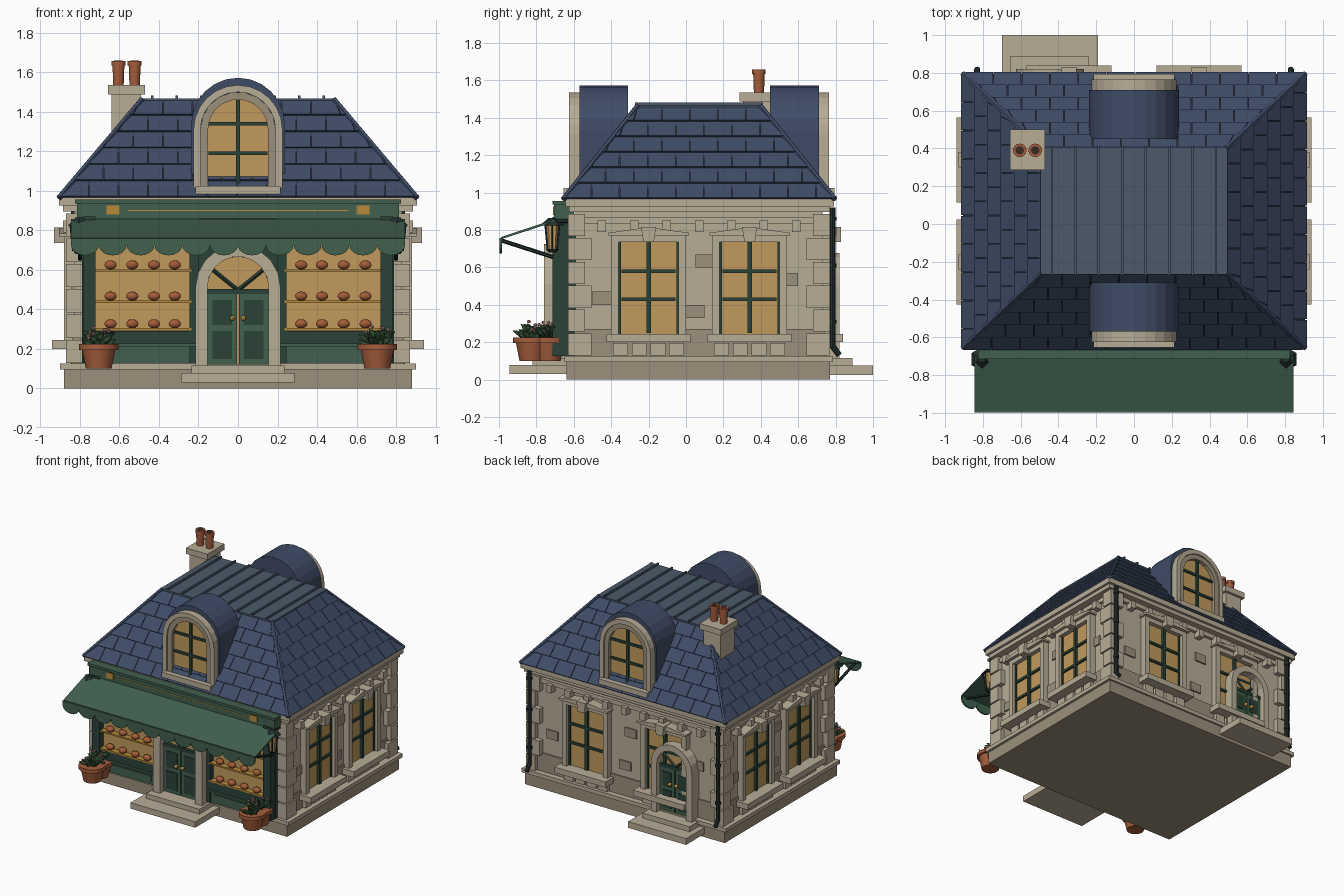
import bpy, bmesh, random
from math import sin, cos, pi
from mathutils import Matrix, Vector

if "Cube" in bpy.data.objects:
    bpy.data.objects.remove(bpy.data.objects["Cube"])

random.seed(4)
I = Matrix.Identity(4)
T = lambda x, y, z=0: Matrix.Translation((x, y, z))
R = lambda a: Matrix.Rotation(a, 4, 'Z')
MATS = {}
COL = dict(stone='B8AC96', stone_dark='9C907B', slate='3F4C66', slate_dark='262E3E', zinc='4C5A6B',
           green='41604F', green_dark='2A4238', glass='C09A5C', brass='B98A3C', clay='A55D3C',
           crust='A35C38', iron='23302F', leaf='36553A', blossom='D08A8A', soil='3A2A20')


def mat(name):
    if name not in MATS:
        m = MATS[name] = bpy.data.materials.new(name)
        rgb = [int(COL[name][i:i + 2], 16) / 255 for i in (0, 2, 4)]
        m.diffuse_color = [((c + .055) / 1.055) ** 2.4 for c in rgb] + [1]
        m.use_nodes = True
        m.node_tree.nodes["Principled BSDF"].inputs["Base Color"].default_value = m.diffuse_color
    return MATS[name]


class Part:
    """One named object collected from simple solids; local -y faces outward."""
    def __init__(self, name, colour, M=I):
        self.name, self.colour, self.M, self.bm = name, colour, M, bmesh.new()

    def hull(self, a, b):
        va, vb = [self.bm.verts.new(p) for p in a], [self.bm.verts.new(p) for p in b]
        n = len(va)
        self.bm.faces.new(va)
        self.bm.faces.new(vb[::-1])
        for i in range(n):
            self.bm.faces.new((va[i], vb[i], vb[(i + 1) % n], va[(i + 1) % n]))

    def prism(self, pts, y0, y1):
        self.hull([(x, y0, z) for x, z in pts], [(x, y1, z) for x, z in pts])

    def box(self, x0, x1, y0, y1, z0, z1):
        self.prism([(x0, z0), (x1, z0), (x1, z1), (x0, z1)], y0, y1)

    def rod(self, p, q, r1, r2=None, n=8):
        p, q = Vector(p), Vector(q)
        m = Matrix.Translation((p + q) / 2) @ (q - p).to_track_quat('Z', 'Y').to_matrix().to_4x4()
        bmesh.ops.create_cone(self.bm, cap_ends=True, segments=n, radius1=r1,
                              radius2=r1 if r2 is None else r2, depth=(q - p).length, matrix=m)

    def ball(self, c, sx, sy, sz, u=10, v=6):
        bmesh.ops.create_uvsphere(self.bm, u_segments=u, v_segments=v, radius=1,
                                  matrix=Matrix.Translation(c) @ Matrix.Diagonal((sx, sy, sz, 1)))

    def arch(self, x, zb, zs, r0, r1, y0, y1, n):
        for s in (-1, 1):
            self.box(x + s * r0, x + s * r1, y0, y1, zb, zs)
        for i in range(n):
            a, b = pi * i / n, pi * (i + 1) / n
            self.prism([(x + r * cos(t), zs + r * sin(t)) for r, t in ((r0, a), (r1, a), (r1, b), (r0, b))], y0, y1)

    def arch_panel(self, x, zb, zs, r, y0, y1, n=12):
        self.prism([(x - r, zb), (x + r, zb)] + [(x + r * cos(pi * i / n), zs + r * sin(pi * i / n))
                                                 for i in range(n + 1)], y0, y1)

    def done(self, smooth=False):
        bmesh.ops.remove_doubles(self.bm, verts=self.bm.verts, dist=1e-5) if smooth else None
        bmesh.ops.recalc_face_normals(self.bm, faces=self.bm.faces)
        me = bpy.data.meshes.new(self.name)
        self.bm.to_mesh(me)
        self.bm.free()
        ob = bpy.data.objects.new(self.name, me)
        ob.matrix_world = self.M
        me.materials.append(mat(self.colour))
        bpy.context.collection.objects.link(ob)
        if smooth:
            bpy.ops.object.select_all(action='DESELECT')
            ob.select_set(True)
            bpy.context.view_layer.objects.active = ob
            bpy.ops.object.shade_smooth_by_angle(angle=0.7)


def boxes(name, colour, items, M=I):
    p = Part(name, colour, M)
    for b in items:
        p.box(*b)
    p.done()


# plinth, walls, cornice
boxes('plinth', 'stone_dark', [(-.88, .88, -.64, .77, 0, .095)])
boxes('plinth_cap', 'stone', [(-.9, .9, -.65, .785, .095, .125)])
boxes('walls', 'stone', [(-.83, .83, -.59, .73, .12, .93)])
boxes('dado', 'stone_dark', [(-.84, .84, -.6, .74, .125, .27)])
boxes('cornice', 'stone', [(-.905, .905, -.645, .79, .925, .965), (-.885, .885, -.625, .77, .895, .925),
                           (-.855, .855, -.6, .755, .835, .87)])

# corner blocks, alternating long and short
q = Part('corner_blocks', 'stone')
for sx in (-1, 1):
    for y, sy in ((-.63, 1), (.77, -1)):
        for i in range(6):
            a, b = (.12, .09) if i % 2 else (.08, .125)
            z = .128 + i * .128
            q.box(sx * .87, sx * (.87 - a), y, y + sy * b, z, z + .118)
q.done()

# wall frames: right, left, back
RIGHT, LEFT, BACK = T(.83, .07) @ R(pi / 2), T(-.83, .07) @ R(-pi / 2), T(0, .73) @ R(pi)
for side, M, half in (('right', RIGHT, .62), ('left', LEFT, .62), ('back', BACK, .76)):
    n = 7 if half < .7 else 9
    boxes(side + '_dentils', 'stone', [(u - .023, u + .023, -.055, 0, .79, .85)
          for u in (-(half - .1) + 2 * (half - .1) * i / (n - 1) for i in range(n))], M)
    boxes(side + '_accent_stones', 'stone_dark', [(u - .05, u + .05, -.012, 0, z, z + .07)
          for u, z in ((-.02, .33), (.03, .6), (half - .14, .5), (.1 - half, .4))], M)


def window(side, M):
    f = Part(side + '_window_surround', 'stone', M)
    for s in (-1, 1):
        f.box(s * .16, s * .2, -.05, 0, .24, .77)
    f.box(-.16, .16, -.05, 0, .735, .77)
    f.box(-.225, .225, -.11, 0, .2, .245)
    f.prism([(-.215, .77), (.215, .77), (.215, .785), (0, .815), (-.215, .785)], -.075, 0)
    f.prism([(-.028, .735), (.028, .735), (.04, .815), (-.04, .815)], -.1, 0)
    for i in range(4):
        f.box(-.19 + i * .1, -.11 + i * .1, -.04, 0, .13, .195)
    f.done()
    boxes(side + '_window_glass', 'glass', [(-.16, .16, -.015, 0, .245, .735)], M)
    boxes(side + '_window_bars', 'green_dark', [(-.012, .012, -.035, 0, .25, .735)] +
          [(-.145, .145, -.03, 0, z - .009, z + .009) for z in (.43, .58)] +
          [(s * .148, s * .16, -.025, 0, .245, .735) for s in (-1, 1)], M)


for u in (-.27, .27):
    window('right', RIGHT @ T(u, 0))
    window('left', LEFT @ T(u, 0))
for u in (-.345, .345):
    window('back', BACK @ T(u, 0))


def door(side, M, r0, r1, zs):
    f = Part(side + '_door_surround', 'stone', M)
    f.arch(0, .115, zs, r0, r1, -.09, .03, 9)
    f.done()
    p = Part(side + '_door_transom', 'glass', M)
    p.arch_panel(0, .12, zs, r0, -.025, .03)
    p.done()
    zt = zs - .035
    boxes(side + '_door_leaves', 'green', [(s * .004, s * r0, -.045, 0, .12, zt) for s in (-1, 1)], M)
    boxes(side + '_door_panels', 'green_dark', [(s * .03, s * (r0 - .025), -.052, 0, a, b)
          for s in (-1, 1) for a, b in ((.15, .29), (.32, zt - .03))], M)
    b = Part(side + '_door_bars', 'green_dark', M)
    b.box(-r0, r0, -.05, 0, zt, zt + .025)
    for s in (-1, 1):
        b.rod((0, -.035, zt + .02), (s * r0 * .8, -.035, zs + r0 * .55), .01, n=4)
    b.done()
    h = Part(side + '_door_knobs', 'brass', M)
    for s in (-1, 1):
        h.ball((s * .028, -.07, .355), .014, .02, .014)
    h.done(True)


door('front', T(0, -.67), .155, .215, .512)
door('back', BACK @ T(.445, 0), .13, .18, .5)
boxes('front_steps', 'stone', [(-.285, .285, -.945, -.64, .03, .077), (-.235, .235, -.82, -.64, .077, .115)])
boxes('back_steps', 'stone', [(-.7, -.19, .76, 1, .025, .075), (-.655, -.24, .76, .89, .075, .115)])

# drain pipes at the back corners
d = Part('drain_pipes', 'iron')
for s in (-1, 1):
    d.rod((s * .83, .783, .17), (s * .83, .783, .92), .016)
    d.rod((s * .83, .783, .18), (s * .83, .82, .13), .016)
    for z in (.3, .6, .85):
        d.rod((s * .83, .783, z), (s * .83, .783, z + .02), .021)
d.done()

# shopfront
boxes('shopfront_back', 'green_dark', [(-.79, .79, -.655, -.58, .125, .87)])
boxes('shopfront_fascia', 'green', [(-.815, .815, -.705, -.6, .86, .95), (-.825, .825, -.715, -.6, .935, .955)])
boxes('fascia_trim', 'brass', [(s * .6, s * .665, -.712, -.7, .88, .925) for s in (-1, 1)] +
      [(-.56, .56, -.708, -.7, .899, .904)])
for s, side in ((-1, 'left'), (1, 'right')):
    boxes(side + '_shop_frame', 'green_dark', [(s * .72, s * .785, -.715, -.6, .125, .87),
          (s * .2, s * .245, -.7, -.6, .125, .87), (s * .2, s * .72, -.7, -.6, .22, .29),
          (s * .2, s * .72, -.7, -.6, .74, .87)])
    boxes(side + '_stall_riser', 'green', [(s * .2, s * .74, -.69, -.6, .125, .215),
          (s * .28, s * .68, -.697, -.6, .145, .195), (s * .2, s * .745, -.712, -.6, .213, .228)])
    boxes(side + '_shop_glass', 'glass', [(s * .245, s * .72, -.66, -.6, .29, .75)])
    boxes(side + '_shop_shelves', 'brass', [(s * .235, s * .73, -.705, -.65, z - .012, z)
          for z in (.305, .445, .603)])
    b = Part(side + '_loaves', 'crust')
    for z in (.327, .467, .625):
        for x in (.32, .425, .535, .645):
            b.ball((s * x, -.685, z), .033, .026, .023)
    b.done(True)

# awning: sloped sheet, scalloped valance, arms
a = Part('awning', 'green')
prof = [(-.7, .858), (-.99, .762), (-.99, .75), (-.7, .844)]
a.hull([(-.845, y, z) for y, z in prof], [(.845, y, z) for y, z in prof])
a.done()
v = Part('awning_valance', 'green')
w = 1.69 / 12
for i in range(12):
    x = -.845 + w * (i + .5)
    v.prism([(x - w / 2, .758), (x + w / 2, .758)] +
            [(x + w / 2 * cos(pi * k / 8), .725 - .052 * sin(pi * k / 8)) for k in range(9)], -.998, -.985)
v.done()
a = Part('awning_arms', 'iron')
for s in (-1, 1):
    a.rod((s * .8, -.99, .745), (s * .8, -.71, .655), .011, n=6)
a.done()

# lanterns
for s, side in ((-1, 'left'), (1, 'right')):
    g = Part(side + '_lantern_glass', 'glass', T(s * .805, -.715))
    g.rod((0, 0, .695), (0, 0, .825), .03, .042, 6)
    g.done()
    g = Part(side + '_lantern_cap', 'iron', T(s * .805, -.715))
    g.rod((0, 0, .825), (0, 0, .865), .064, .02, 6)
    g.rod((0, 0, .68), (0, 0, .698), .02, .035, 6)
    g.rod((0, 0, .85), (0, .1, .85), .012, n=6)
    for k in range(6):
        c, t = cos(k * pi / 3), sin(k * pi / 3)
        g.rod((.03 * c, .03 * t, .695), (.043 * c, .043 * t, .83), .005, n=4)
    g.done()

# potted plants, two on each side of the door
for sx in (-.705, .705):
    for y in (-.825, -.735):
        M = T(sx, y)
        p = Part('flower_pot', 'clay', M)
        p.rod((0, 0, .1), (0, 0, .2), .065, .085, 16)
        p.rod((0, 0, .195), (0, 0, .225), .1, .1, 16)
        p.done(True)
        l, f = Part('plant_leaves', 'leaf', M), Part('plant_blossoms', 'blossom', M)
        for k in range(22):
            t, r = k * 2.4, random.uniform(.03, .105)
            tip = Vector((r * cos(t), r * sin(t), random.uniform(.26, .31) - r * .2))
            mid = Vector((tip.x * .6, tip.y * .6, tip.z - .02))
            l.rod((0, 0, .215), mid, .006, .018, 5)
            l.rod(mid, tip, .018, .001, 5)
            if k % 4 == 0:
                f.ball(mid + Vector((0, 0, .03)), .01, .01, .01, 6, 4)
        l.done()
        f.done()

# hipped roof core, slate courses, hip caps
E = [Vector(p) for p in ((-.905, -.655, .965), (.905, -.655, .965), (.905, .795, .965), (-.905, .795, .965))]
C = [Vector(p) for p in ((-.485, -.258, 1.462), (.485, -.258, 1.462), (.485, .398, 1.462), (-.485, .398, 1.462))]
r = Part('roof_core', 'slate_dark')
r.hull(E, C)
r.done()
r = Part('roof_slates', 'slate')
h = Part('hip_caps', 'slate')
for k in range(4):
    e0, e1, c0, c1 = E[k], E[(k + 1) % 4], C[k], C[(k + 1) % 4]
    h.rod(e0, c0, .016, n=6)
    along = (e1 - e0).normalized()
    up = (c0 - e0) - along * (c0 - e0).dot(along)
    nrm = along.cross(up).normalized()
    L, ia, ib = (e1 - e0).length, (c0 - e0).dot(along), (e1 - c1).dot(along)
    for i in range(6):
        v0, v1 = i / 6, (i + 1) / 6
        s = -.075 if i % 2 else 0.0
        while s < L:
            lo = [min(max(t, ia * v0), L - ib * v0) for t in (s + .002, s + .148)]
            hi = [min(max(t, ia * v1), L - ib * v1) for t in (s + .002, s + .148)]
            s += .15
            if lo[1] - lo[0] < .004:
                continue
            base = [e0 + along * lo[0] + up * v0, e0 + along * lo[1] + up * v0,
                    e0 + along * hi[1] + up * v1, e0 + along * hi[0] + up * v1]
            r.hull(base, [p + nrm * t for p, t in zip(base, (.014, .014, .003, .003))])
r.done()
h.done()
boxes('roof_deck', 'zinc', [(-.495, .495, -.268, .408, 1.45, 1.468)])
boxes('deck_seams', 'zinc', [(x - .006, x + .006, -.272, .412, 1.46, 1.482)
                             for x in (-.434, -.31, -.186, -.062, .062, .186, .31, .434)])

# arched dormers, front and back
for side, M in (('front', T(0, .07)), ('back', T(0, .07) @ R(pi))):
    p = Part(side + '_dormer_roof', 'slate', M)
    p.arch_panel(0, .99, 1.335, .237, -.64, -.38, 12)
    p.done()
    p = Part(side + '_dormer_surround', 'stone', M)
    p.arch(0, 1.0, 1.31, .19, .225, -.695, -.63, 12)
    p.box(-.215, .215, -.725, -.6, .985, 1.025)
    p.done()
    p = Part(side + '_dormer_voussoirs', 'stone_dark', M)
    p.arch(0, 1.02, 1.31, .152, .19, -.685, -.63, 9)
    p.done()
    p = Part(side + '_dormer_glass', 'glass', M)
    p.arch_panel(0, 1.02, 1.31, .155, -.655, -.63)
    p.done()
    boxes(side + '_dormer_bars', 'green_dark', [(-.01, .01, -.67, -.64, 1.02, 1.46),
          (-.15, .15, -.668, -.64, 1.18, 1.198), (-.15, .15, -.668, -.64, 1.33, 1.348)], M)

# chimney with two pots
boxes('chimney', 'stone', [(-.64, -.49, .305, .48, 1.1, 1.49), (-.657, -.47, .285, .5, 1.488, 1.535)])
c = Part('chimney_pots', 'clay')
s = Part('chimney_pot_soot', 'soil')
for x in (-.605, -.523):
    c.rod((x, .39, 1.53), (x, .39, 1.64), .027, .031, 14)
    c.rod((x, .39, 1.635), (x, .39, 1.657), .036, .036, 14)
    s.rod((x, .39, 1.65), (x, .39, 1.659), .022, n=14)
c.done(True)
s.done()
